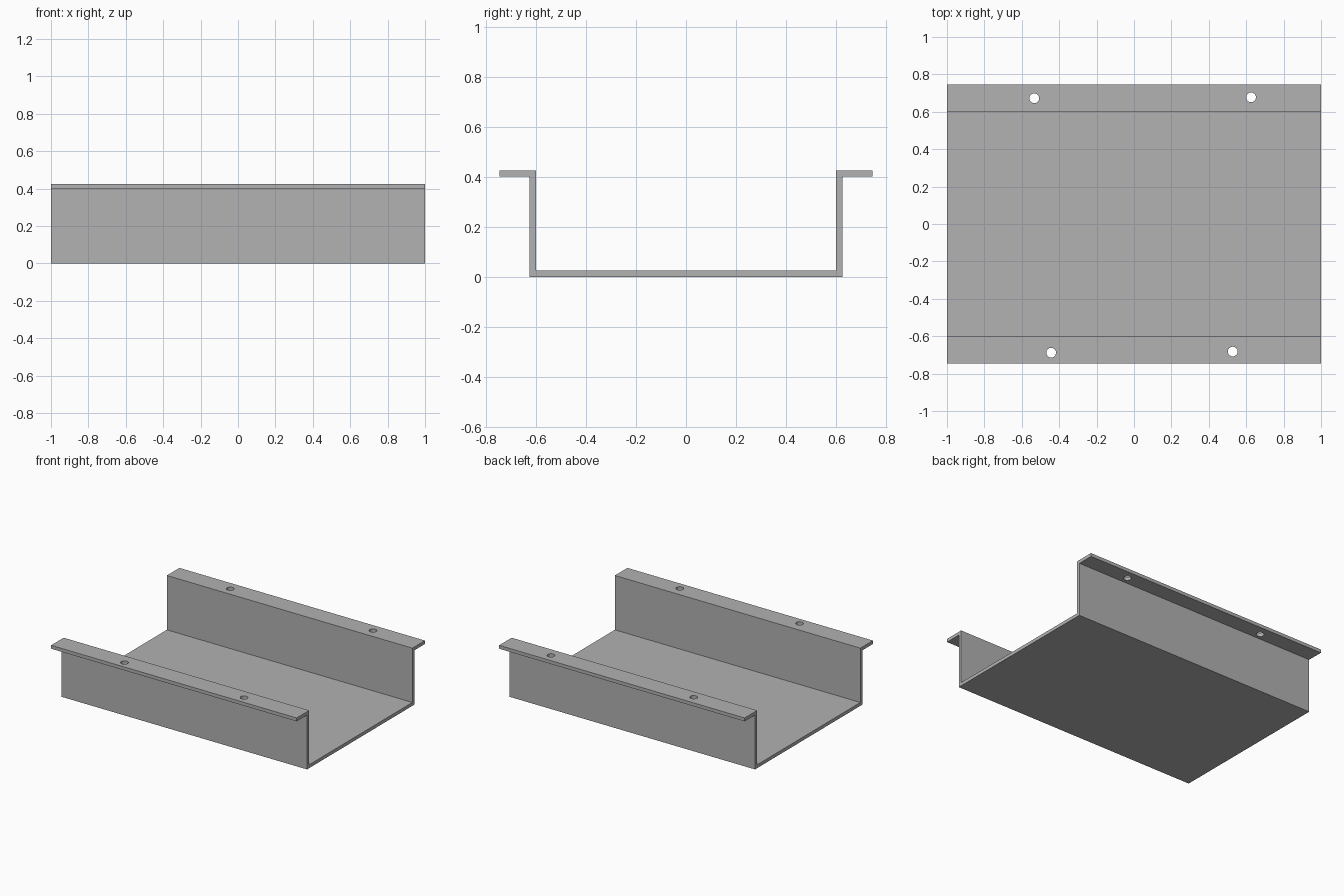
import bpy
import bmesh

cube = bpy.data.objects.get("Cube")
if cube:
    bpy.data.objects.remove(cube, do_unlink=True)

# Material
GREY = (0.445, 0.445, 0.445, 1.0)
grey = bpy.data.materials.new("plain grey")
grey.use_nodes = True
grey.diffuse_color = GREY
grey.node_tree.nodes["Principled BSDF"].inputs["Base Color"].default_value = GREY

# Sheet dimensions
HALF_LENGTH = 1.0
HEIGHT = 0.425
SHEET = 0.025
WALL = 0.625      # outer face of the side walls
FLANGE = 0.746    # outer edge of the flanges
HOLE_RADIUS = 0.026


def mesh_object(name, bm):
    bmesh.ops.recalc_face_normals(bm, faces=bm.faces)
    mesh = bpy.data.meshes.new(name)
    bm.to_mesh(mesh)
    bm.free()
    mesh.materials.append(grey)
    obj = bpy.data.objects.new(name, mesh)
    bpy.context.collection.objects.link(obj)
    return obj


# Flanged channel: half profile mirrored, then extruded along x
outer = [(WALL, 0), (WALL, HEIGHT - SHEET), (FLANGE, HEIGHT - SHEET)]
inner = [(FLANGE, HEIGHT), (WALL - SHEET, HEIGHT), (WALL - SHEET, SHEET)]
half = outer + inner
profile = half + [(-y, z) for y, z in reversed(half)]

bm = bmesh.new()
end = bm.faces.new([bm.verts.new((-HALF_LENGTH, y, z)) for y, z in profile])
extruded = bmesh.ops.extrude_face_region(bm, geom=[end], use_keep_orig=True)
new_verts = [g for g in extruded["geom"] if isinstance(g, bmesh.types.BMVert)]
bmesh.ops.translate(bm, verts=new_verts, vec=(2 * HALF_LENGTH, 0, 0))
channel = mesh_object("flanged_channel", bm)

# Mounting holes through the flanges
holes = [(-0.533, 0.672), (0.626, 0.677), (-0.443, -0.688), (0.528, -0.682)]
bm = bmesh.new()
for x, y in holes:
    drill = bmesh.ops.create_cone(bm, cap_ends=True, segments=32, depth=4 * SHEET,
                                  radius1=HOLE_RADIUS, radius2=HOLE_RADIUS)
    bmesh.ops.translate(bm, verts=drill["verts"], vec=(x, y, HEIGHT - SHEET / 2))
cutter = mesh_object("hole_cutter", bm)
cutter.hide_render = True

cut = channel.modifiers.new("mounting holes", "BOOLEAN")
cut.operation = "DIFFERENCE"
cut.solver = "EXACT"
cut.object = cutter

# Apply the cut and discard the cutter
bpy.context.view_layer.objects.active = channel
channel.select_set(True)
bpy.ops.object.modifier_apply(modifier=cut.name)
bpy.data.objects.remove(cutter, do_unlink=True)
bpy.ops.object.shade_smooth_by_angle()
